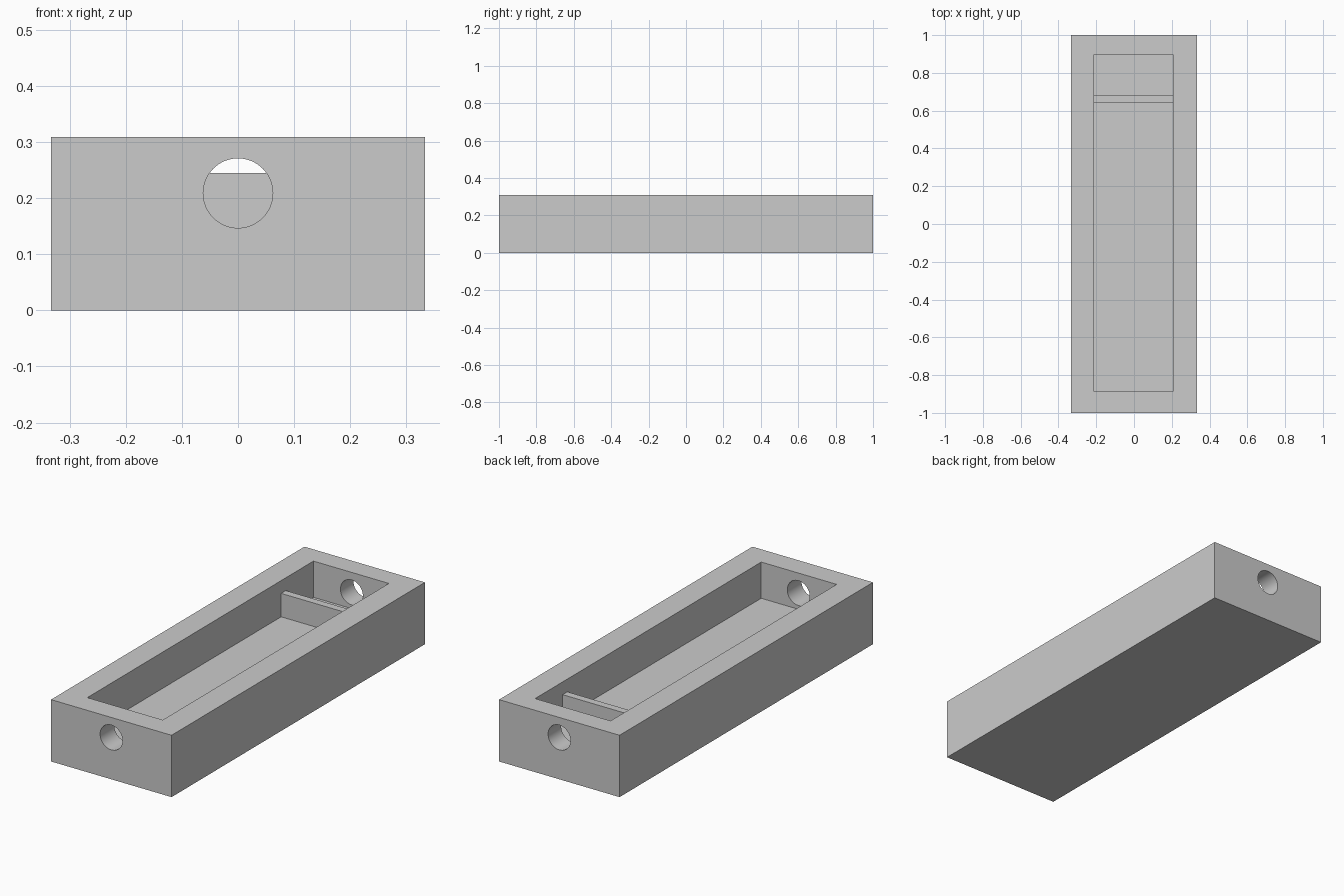
import bpy
import math

if "Cube" in bpy.data.objects:
    bpy.data.objects.remove(bpy.data.objects["Cube"])


def box(name, x0, x1, y0, y1, z0, z1):
    """Axis-aligned box given by its limits."""
    bpy.ops.mesh.primitive_cube_add(
        size=1, location=((x0 + x1) / 2, (y0 + y1) / 2, (z0 + z1) / 2))
    ob = bpy.context.object
    ob.name = name
    ob.scale = (x1 - x0, y1 - y0, z1 - z0)
    bpy.ops.object.transform_apply(location=False, rotation=False, scale=True)
    return ob


def cut(target, cutter):
    """Subtract the cutter from the target, then discard the cutter."""
    mod = target.modifiers.new("cut", 'BOOLEAN')
    mod.operation = 'DIFFERENCE'
    mod.solver = 'EXACT'
    mod.object = cutter
    bpy.context.view_layer.objects.active = target
    bpy.ops.object.modifier_apply(modifier=mod.name)
    bpy.data.objects.remove(cutter, do_unlink=True)


POCKET_X = (-0.211, 0.206)
FLOOR_Z = 0.128

# Solid block hollowed out from above
tray = box("tray", -0.333, 0.333, -1, 1, 0, 0.309)
cut(tray, box("pocket_cutter", *POCKET_X, -0.888, 0.897, FLOOR_Z, 0.5))

# Round hole through both end walls
bpy.ops.mesh.primitive_cylinder_add(
    vertices=64, radius=0.062, depth=2.4,
    location=(0, 0, 0.209), rotation=(math.pi / 2, 0, 0))
cut(tray, bpy.context.object)

# Smooth hole walls, crisp edges
bpy.ops.object.select_all(action='DESELECT')
tray.select_set(True)
bpy.context.view_layer.objects.active = tray
bpy.ops.object.shade_smooth_by_angle(angle=math.radians(30))

# Low partition across the pocket near the back
box("divider", *POCKET_X, 0.642, 0.679, FLOOR_Z, 0.245)
